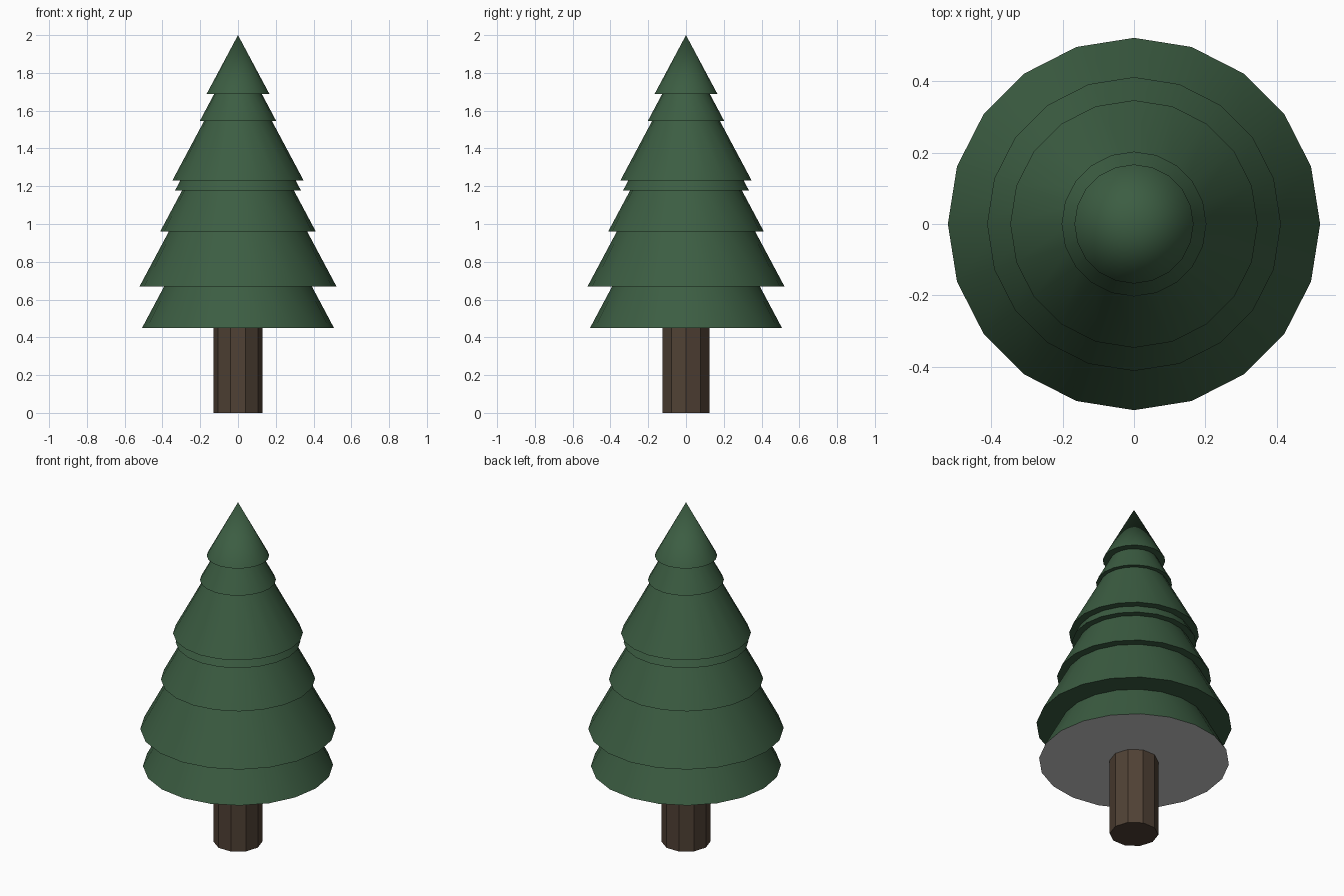
import bpy, bmesh, math

if "Cube" in bpy.data.objects:
    bpy.data.objects.remove(bpy.data.objects["Cube"])

SLOPE = 0.533
TIERS = [(0.167, 1.687), (0.203, 1.544), (0.347, 1.231), (0.333, 1.178),
         (0.412, 0.96), (0.522, 0.668), (0.508, 0.45)]


def material(name, rgb):
    m = bpy.data.materials.new(name)
    m.diffuse_color = (*rgb, 1)
    m.use_nodes = True
    m.node_tree.nodes["Principled BSDF"].inputs["Base Color"].default_value = m.diffuse_color
    return m


def lathe(name, profile, sides, mat=None):
    """Revolve (radius, z) points; radius 0 becomes a single pole vertex."""
    bm = bmesh.new()
    rings = []
    for r, z in profile:
        n = sides if r > 0 else 1
        rings.append([bm.verts.new((r * math.cos(math.tau * i / sides),
                                    r * math.sin(math.tau * i / sides), z))
                      for i in range(n)])
    for a, b in zip(rings, rings[1:]):
        for i in range(sides):
            j = (i + 1) % sides
            quad = [a[i % len(a)], b[i % len(b)], b[j % len(b)], a[j % len(a)]]
            bm.faces.new(list(dict.fromkeys(quad)))
    me = bpy.data.meshes.new(name)
    bm.to_mesh(me)
    bm.free()
    ob = bpy.data.objects.new(name, me)
    bpy.context.collection.objects.link(ob)
    if mat:
        me.materials.append(mat)
    return ob


green = material("needle_green", (0.045, 0.11, 0.055))
brown = material("bark_brown", (0.08, 0.053, 0.035))

# Stepped foliage: each tier flares out, then steps in flat to the next
profile = [(0, 2.0)]
top = 2.0
for r, z in TIERS:
    if top < 2.0:
        profile.append((r - SLOPE * (top - z), top))
    profile.append((r, z))
    top = z
foliage = lathe("foliage", profile, 20, green)
bpy.context.view_layer.objects.active = foliage
foliage.select_set(True)
bpy.ops.object.shade_smooth_by_angle(angle=math.radians(35))

# Grey underside of the lowest tier
lathe("foliage_base", [TIERS[-1], (0, TIERS[-1][1])], 20)

# Ten-sided trunk
lathe("trunk", [(0.13, 0.45), (0.13, 0), (0, 0)], 10, brown)
